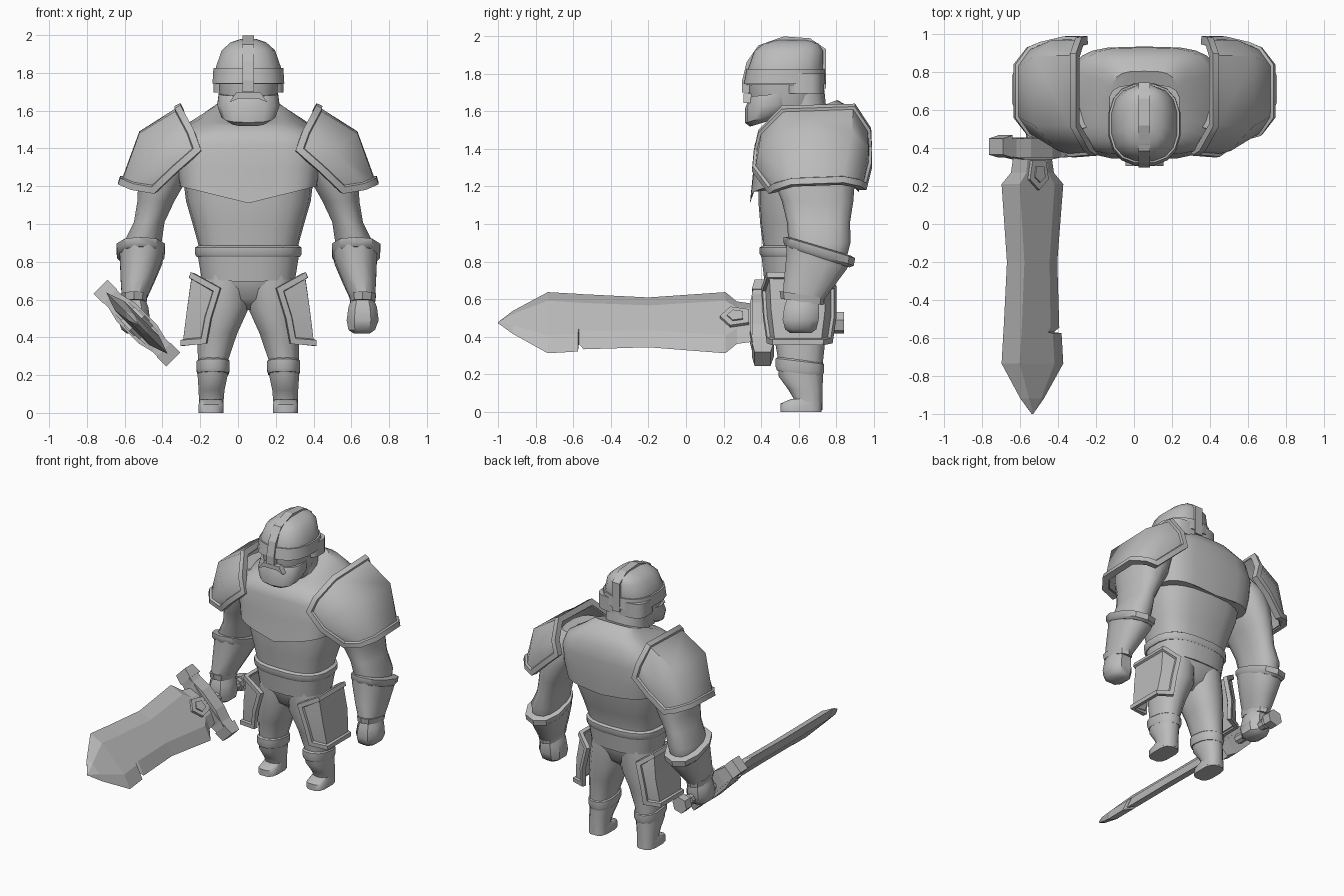
import bpy, bmesh, math

CX = 0.055  # symmetry plane of the body
grey = bpy.data.materials.new("plain_grey")
grey.diffuse_color = (0.5, 0.5, 0.5, 1)


def finish(name, bm, mirror=False, smooth=0, thick=0):
    me = bpy.data.meshes.new(name)
    bm.to_mesh(me)
    bm.free()
    me.materials.append(grey)
    ob = bpy.data.objects.new(name, me)
    bpy.context.collection.objects.link(ob)
    ob.location.x = CX
    bpy.context.view_layer.objects.active = ob
    ob.select_set(True)
    if thick:
        s = ob.modifiers.new("thickness", 'SOLIDIFY')
        s.thickness, s.offset = thick, -1
        bpy.ops.object.modifier_apply(modifier="thickness")
    if smooth:
        bpy.ops.object.shade_smooth_by_angle(angle=math.radians(smooth))
    ob.select_set(False)
    if mirror:
        m = ob.modifiers.new("mirror", 'MIRROR')
        m.use_mirror_merge = False
    return ob


def skin(bm, rings):
    """Join rings of points into a closed tube."""
    vr = [[bm.verts.new(p) for p in r] for r in rings]
    n = len(vr[0])
    for a, b in zip(vr, vr[1:]):
        for i in range(n):
            bm.faces.new((a[i], a[(i + 1) % n], b[(i + 1) % n], b[i]))
    bm.faces.new(vr[0][::-1])
    bm.faces.new(vr[-1])
    bmesh.ops.recalc_face_normals(bm, faces=bm.faces[:])


def loft(name, rings, n=12, p=0.85, mirror=False, smooth=40, turn=0.5):
    """Rings: x, y, z, half width, half depth, tilt, centre drop."""
    out = []
    for r in rings:
        x, y, z, rx, ry, tilt, drop = (list(r) + [0, 0])[:7]
        ring = []
        for i in range(n):
            a = math.tau * (i + turn) / n
            c, s = (math.copysign(abs(f) ** p, f) for f in (math.cos(a), math.sin(a)))
            d = drop * (1 - abs(c)) * (1 if s < 0 else 0.35)
            ring.append((x + rx * c, y + ry * s, z + tilt * ry * s - d))
        out.append(ring)
    bm = bmesh.new()
    skin(bm, out)
    return finish(name, bm, mirror, smooth)


def prism(name, pts, lo, hi, place, mirror=False):
    bm = bmesh.new()
    skin(bm, [[place(a, b, d) for a, b in pts] for d in (lo, hi)])
    return finish(name, bm, mirror)


def plate(name, rows, rim, thick):
    """Armour plate from a grid of points, with a raised rim."""
    bm = bmesh.new()
    vr = [[bm.verts.new(p) for p in r] for r in rows]
    for a, b in zip(vr, vr[1:]):
        for i in range(len(a) - 1):
            bm.faces.new((a[i], a[i + 1], b[i + 1], b[i]))
    faces = bm.faces[:]
    bmesh.ops.recalc_face_normals(bm, faces=faces)
    if sum(f.normal.x * f.calc_area() for f in faces) < 0:
        bmesh.ops.reverse_faces(bm, faces=faces)
    bm.normal_update()
    for w, d in ((rim, 0), (0.006, -0.015)):
        bmesh.ops.inset_region(bm, faces=faces, thickness=w, depth=d,
                               use_boundary=True, use_even_offset=True)
    return finish(name, bm, True, 48, thick)


# Torso
loft("abdomen", [(0, .60, .545, .04, .07), (0, .60, .60, .16, .14), (0, .60, .72, .245, .18),
                 (0, .60, .88, .262, .19), (0, .61, 1.0, .295, .215), (0, .625, 1.12, .33, .24),
                 (0, .635, 1.24, .345, .25)], 20, .7, turn=0)
loft("chest_plate", [(0, .63, 1.20, .365, .29, 0, .09), (0, .645, 1.31, .388, .288, 0, .03),
                     (0, .65, 1.42, .40, .285), (0, .655, 1.50, .355, .275, .12),
                     (0, .65, 1.57, .23, .225, .22), (0, .635, 1.595, .175, .17, .38)], 24, .55, turn=0)
loft("belt", [(0, .60, .825, .275, .20), (0, .60, .84, .285, .21), (0, .60, .875, .285, .21),
              (0, .60, .885, .27, .195)], 20, .75)
loft("sash", [(0, .60, .71, .25, .185, 0, .02), (0, .60, .83, .27, .20)], 20, .75)
loft("neck", [(0, .62, 1.45, .17, .15), (0, .61, 1.58, .145, .14), (0, .595, 1.72, .13, .14)], 14)

# Head and helmet
loft("face", [(0, .52, 1.56, .13, .15), (0, .52, 1.64, .155, .185), (0, .52, 1.76, .16, .19)], 14)
loft("beard", [(0, .43, 1.545, .10, .09, .3), (0, .44, 1.575, .145, .125, .3),
               (0, .445, 1.63, .168, .13, .1), (0, .46, 1.69, .16, .12, .1)], 14, .75)
prism("moustache", [(-.10, 1.645), (-.065, 1.695), (.065, 1.695), (.10, 1.645), (.05, 1.665), (-.05, 1.665)],
      .305, .42, lambda a, b, d: (a, d, b))
loft("helmet_dome", [(0, .525, 1.74, .178, .205), (0, .53, 1.83, .175, .20), (0, .547, 1.92, .143, .185),
                     (0, .56, 1.962, .095, .145), (0, .565, 1.98, .04, .08)], 16, .78)
loft("helmet_band", [(0, .525, 1.745, .193, .22), (0, .53, 1.825, .188, .21)], 16, .8)
loft("neck_guard", [(0, .63, 1.695, .188, .105), (0, .63, 1.80, .187, .105)], 16, .6)
prism("helmet_crest", [(.298, 1.70), (.298, 1.76), (.322, 1.86), (.385, 1.95), (.52, 1.998), (.66, 1.988),
                       (.745, 1.93), (.745, 1.72), (.50, 1.74), (.34, 1.70)],
      -.03, .03, lambda a, b, d: (d, a, b))

# Arms
loft("upper_arm", [(.34, .66, 1.50, .10, .16), (.41, .67, 1.38, .15, .22), (.45, .68, 1.25, .135, .22),
                   (.49, .70, 1.12, .10, .19), (.525, .705, 1.01, .083, .168),
                   (.56, .71, .90, .102, .165), (.565, .71, .84, .09, .15)], 14, mirror=True)
loft("bracer", [(.565, .705, .86, .122, .175, -.3), (.568, .695, .80, .115, .165, -.25),
                (.588, .655, .69, .09, .137, -.15), (.605, .62, .60, .066, .11, -.1)], 12, mirror=True)
loft("bracer_top_rim", [(.568, .70, .825, .118, .17, -.33), (.57, .705, .84, .131, .187, -.33),
                        (.57, .71, .875, .134, .19, -.3), (.57, .71, .882, .11, .165, -.3)], 10, mirror=True)
loft("bracer_wrist_rim", [(.605, .618, .585, .068, .113, -.15), (.605, .618, .625, .074, .12, -.15)],
     10, mirror=True)
loft("fist", [(.605, .62, .62, .055, .08), (.605, .615, .56, .08, .098), (.605, .61, .49, .09, .102),
              (.60, .61, .44, .075, .088), (.60, .61, .42, .045, .06)], 8, .75, True)

# Shoulder armour: inner, middle and outer arches
plate("shoulder_plate", [
    [(.25, .36, 1.39), (.29, .385, 1.50), (.36, .51, 1.63), (.36, .90, 1.64), (.33, .985, 1.51), (.30, .99, 1.40)],
    [(.375, .35, 1.28), (.46, .37, 1.39), (.59, .51, 1.49), (.59, .89, 1.50), (.49, .985, 1.41), (.41, .99, 1.30)],
    [(.50, .44, 1.16), (.62, .47, 1.18), (.69, .56, 1.21), (.69, .84, 1.22), (.62, .93, 1.20), (.54, .96, 1.18)]],
    .035, .045)

# Hip armour
plate("hip_plate", [
    [(.15, .40, .66), (.305, .43, .745), (.305, .74, .745), (.20, .80, .67)],
    [(.20, .41, .50), (.34, .44, .55), (.34, .75, .55), (.24, .80, .50)],
    [(.225, .43, .365), (.36, .46, .355), (.36, .73, .355), (.25, .78, .365)]], .03, .03)

# Legs and boots
loft("leg", [(.11, .60, .74, .13, .17), (.128, .60, .56, .135, .17), (.165, .605, .42, .108, .14),
             (.187, .61, .28, .082, .12), (.19, .61, .19, .08, .118), (.195, .635, .12, .07, .092),
             (.197, .655, .05, .066, .07), (.197, .655, .01, .066, .07)], 14, mirror=True)
loft("boot_cuff", [(.187, .605, .205, .084, .125, -.12), (.187, .605, .225, .09, .132, -.12),
                   (.187, .605, .27, .09, .132, -.12), (.187, .605, .28, .08, .115, -.12)], 12, mirror=True)
loft("foot", [(.197, .612, 0, .068, .112), (.197, .612, .045, .068, .112), (.197, .64, .07, .062, .08)],
     12, .65, True)


# Sword, built along y and rolled by 45 degrees
def hold(ob):
    ob.location = (-.535, 0, .475)
    ob.rotation_euler.y = math.pi / 4


def flat(a, b, d):
    return (a, b, d)


bm = bmesh.new()
rings = []
# Stations: y, half width at each edge, half thickness (with a nick in one edge)
for y, l, r, t in ((-1, .004, .004, .004), (-.92, .09, .085, .022), (-.735, .23, .23, .035),
                   (-.575, .217, .217, .035), (-.57, .216, .16, .035), (-.545, .214, .20, .035),
                   (-.2, .19, .185, .035), (.21, .23, .23, .035), (.27, .16, .16, .035), (.37, .14, .14, .035)):
    bl, br = min(.10, l / 2), min(.10, r / 2)
    rings.append([(-l, y, 0), (-l + bl, y, t), (r - br, y, t), (r, y, 0), (r - br, y, -t), (-l + bl, y, -t)])
skin(bm, rings)
hold(finish("sword_blade", bm))
hold(prism("sword_guard", [(-.25, .365), (-.10, .34), (.10, .34), (.25, .365), (.25, .445), (.10, .455),
                           (-.10, .455), (-.25, .445)], -.048, .048, flat))
# Swelling in the middle of the guard
hold(prism("guard_boss", [(-.20, -.04), (-.08, -.07), (.08, -.07), (.20, -.04),
                          (.20, .04), (.08, .07), (-.08, .07), (-.20, .04)],
           .35, .45, lambda a, b, d: (a, d, b)))
for s in (-1, 1):
    hold(prism("guard_end", [(s * .20, .35), (s * .272, .365), (s * .272, .45), (s * .20, .468)], -.053, .053, flat))
    # Pentagon badge with a smaller raised stone on each blade face
    for part, k, h in (("badge", 1, .052), ("badge_stone", .55, .06)):
        pts = [(x * k, .265 + y * k) for x, y in ((0, -.085), (-.07, -.03), (-.05, .07), (.05, .07), (.07, -.03))]
        hold(prism(part, pts, s * .02, s * h, flat))
for part, sides, r, y0, y1 in (("sword_grip", 8, .035, .44, .80), ("sword_pommel", 6, .06, .775, .84),
                               ("pommel_collar", 8, .046, .745, .78)):
    pts = [(r * math.cos(math.tau * i / sides), r * math.sin(math.tau * i / sides)) for i in range(sides)]
    hold(prism(part, pts, y0, y1, lambda a, b, d: (a, d, b)))
